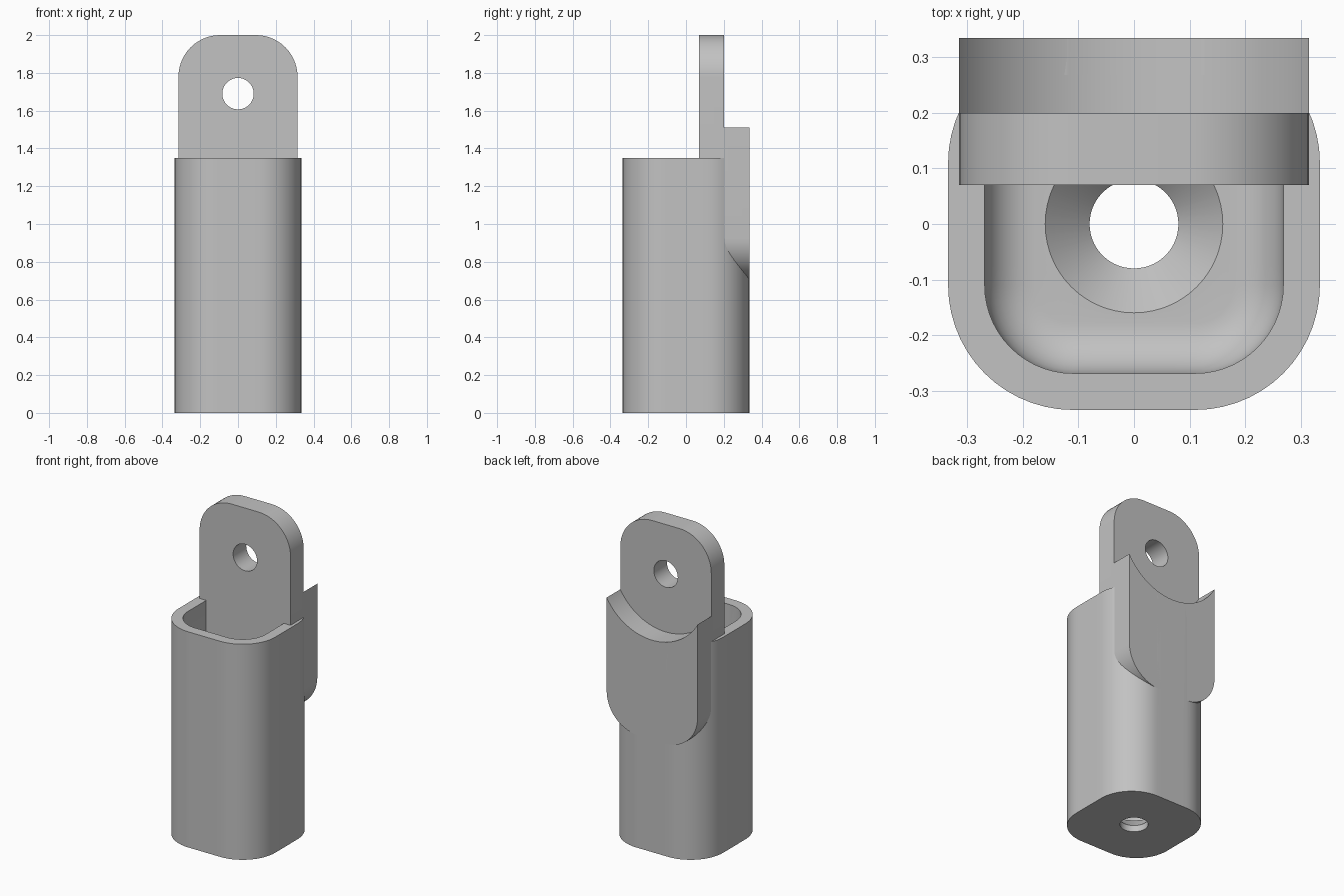
import bpy, bmesh, math
from mathutils import Vector, Matrix

cube = bpy.data.objects.get("Cube")
if cube:
    bpy.data.objects.remove(cube, do_unlink=True)

grey = bpy.data.materials.new("plain grey")
grey.use_nodes = True
grey.diffuse_color = (0.54, 0.54, 0.54, 1)
grey.node_tree.nodes["Principled BSDF"].inputs["Base Color"].default_value = grey.diffuse_color


def rounded_rect(hx, hy, r, corner=14, flat=6):
    """Outline points, counter-clockwise, with evenly divided flats."""
    arcs = []
    for q, (sx, sy) in enumerate([(1, 1), (-1, 1), (-1, -1), (1, -1)]):
        c = Vector((sx * (hx - r), sy * (hy - r)))
        angles = [(q + i / corner) * math.pi / 2 for i in range(corner + 1)]
        arcs.append([c + r * Vector((math.cos(a), math.sin(a))) for a in angles])
    points = []
    for arc, following in zip(arcs, arcs[1:] + arcs[:1]):
        points += arc
        points += [arc[-1].lerp(following[0], i / flat) for i in range(1, flat)]
    return points


def finish(name, bm):
    bmesh.ops.recalc_face_normals(bm, faces=bm.faces)
    mesh = bpy.data.meshes.new(name)
    bm.to_mesh(mesh)
    bm.free()
    obj = bpy.data.objects.new(name, mesh)
    bpy.context.collection.objects.link(obj)
    mesh.materials.append(grey)
    return obj


def cylinder_y(name, r, z, y0, y1):
    """Cutter running along y."""
    bm = bmesh.new()
    place = Matrix.Translation((0, (y0 + y1) / 2, z)) @ Matrix.Rotation(math.pi / 2, 4, "X")
    bmesh.ops.create_cone(bm, cap_ends=True, segments=96, radius1=r, radius2=r,
                          depth=y1 - y0, matrix=place)
    obj = finish(name, bm)
    obj.hide_render = True
    return obj


def activate(obj):
    bpy.ops.object.select_all(action="DESELECT")
    obj.select_set(True)
    bpy.context.view_layer.objects.active = obj


def cut(obj, cutter):
    activate(obj)
    mod = obj.modifiers.new("cut", "BOOLEAN")
    mod.operation = "DIFFERENCE"
    mod.solver = "EXACT"
    mod.object = cutter
    bpy.ops.object.modifier_apply(modifier=mod.name)


# Socket: closed loft up the outside, down the cavity and through the drain hole
HALF, CORNER, WALL, TOP = 0.335, 0.225, 0.066, 1.35
FLOOR, FILLET = 0.12, 0.09


def square_ring(inset, z):
    return [(p.x, p.y, z) for p in rounded_rect(HALF - inset, HALF - inset, CORNER - inset)]


def circle_ring(r, z):
    return [(*(p.normalized() * r), z) for p in rounded_rect(HALF, HALF, CORNER)]


rings = [square_ring(0, 0), square_ring(0, TOP), square_ring(WALL, TOP)]
for i in range(9):
    a = i / 8 * math.pi / 2
    rings.append(square_ring(WALL + FILLET * (1 - math.cos(a)),
                             FLOOR + FILLET * (1 - math.sin(a))))
rings += [circle_ring(0.16, FLOOR), circle_ring(0.08, 0.04), circle_ring(0.08, 0)]

bm = bmesh.new()
loops = [[bm.verts.new(p) for p in ring] for ring in rings]
for a, b in zip(loops, loops[1:] + loops[:1]):
    for i in range(len(a)):
        bm.faces.new((a[i - 1], a[i], b[i], b[i - 1]))
socket = finish("socket", bm)

# Mounting tab: thick rounded slab standing against the back wall
HALF_W, BOTTOM, HEIGHT = 0.315, 0.705, 2.0
FRONT_Y, STEP_Y = 0.07, 0.2
mid, half_h = (HEIGHT + BOTTOM) / 2, (HEIGHT - BOTTOM) / 2
bm = bmesh.new()
face = bm.faces.new([bm.verts.new((p.x, FRONT_Y, mid + p.y))
                     for p in rounded_rect(HALF_W, half_h, 0.22, flat=1)])
slab = bmesh.ops.extrude_face_region(bm, geom=[face])["geom"]
bmesh.ops.translate(bm, vec=(0, HALF - FRONT_Y, 0),
                    verts=[v for v in slab if isinstance(v, bmesh.types.BMVert)])
tab = finish("mounting_tab", bm)

# Pin hole and the round relief that thins the upper tab
HOLE_Z = 1.69
pin = cylinder_y("pin_cutter", 0.083, HOLE_Z, -0.1, 0.6)
relief = cylinder_y("relief_cutter", 0.363, HOLE_Z, STEP_Y, 0.6)
cut(tab, relief)
cut(tab, pin)
cut(socket, relief)
for cutter in (pin, relief):
    bpy.data.objects.remove(cutter, do_unlink=True)

for obj in (socket, tab):
    activate(obj)
    bpy.ops.object.shade_smooth_by_angle(angle=math.radians(30))
